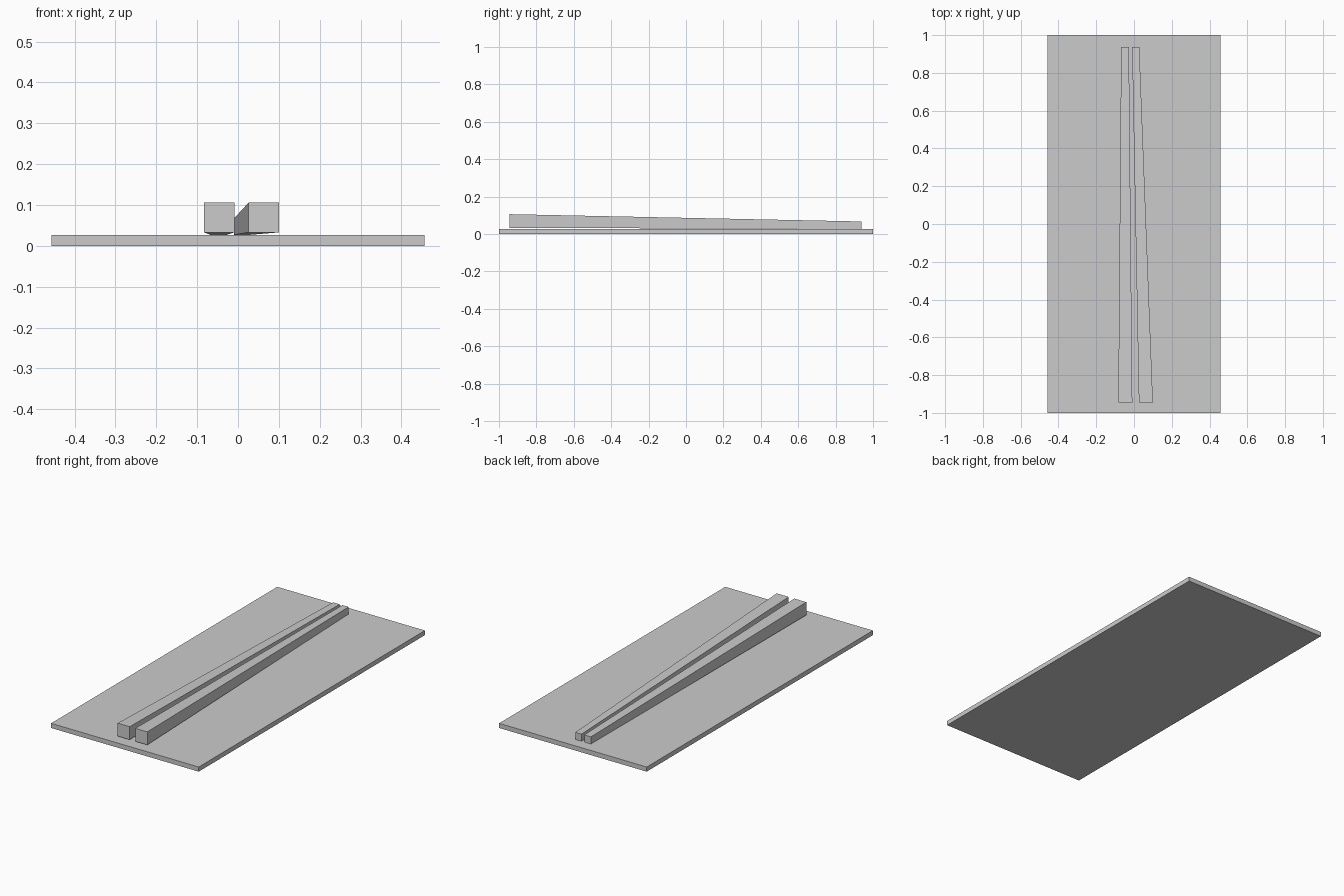
import bpy, bmesh

if "Cube" in bpy.data.objects:
    bpy.data.objects.remove(bpy.data.objects["Cube"])


def tapered_bar(name, front, back):
    """Box lofted between two rectangles: (y, x0, x1, z0, z1)."""
    bm = bmesh.new()
    bmesh.ops.create_cube(bm, size=1)
    for v in bm.verts:
        y, x0, x1, z0, z1 = front if v.co.y < 0 else back
        v.co = (x1 if v.co.x > 0 else x0, y, z1 if v.co.z > 0 else z0)
    mesh = bpy.data.meshes.new(name)
    bm.to_mesh(mesh)
    bm.free()
    obj = bpy.data.objects.new(name, mesh)
    bpy.context.collection.objects.link(obj)
    return obj


# Flat rectangular base
tapered_bar("base_plate", (-1, -0.457, 0.457, 0, 0.026), (1, -0.457, 0.457, 0, 0.026))

# Two square sticks, thick at the front and thin at the back
for name, fx, bx in (("left_stick", (-0.083, -0.009), (-0.068, -0.027)),
                     ("right_stick", (0.026, 0.1), (-0.01, 0.028))):
    tapered_bar(name, (-0.945, *fx, 0.033, 0.106), (0.938, *bx, 0.027, 0.067))
